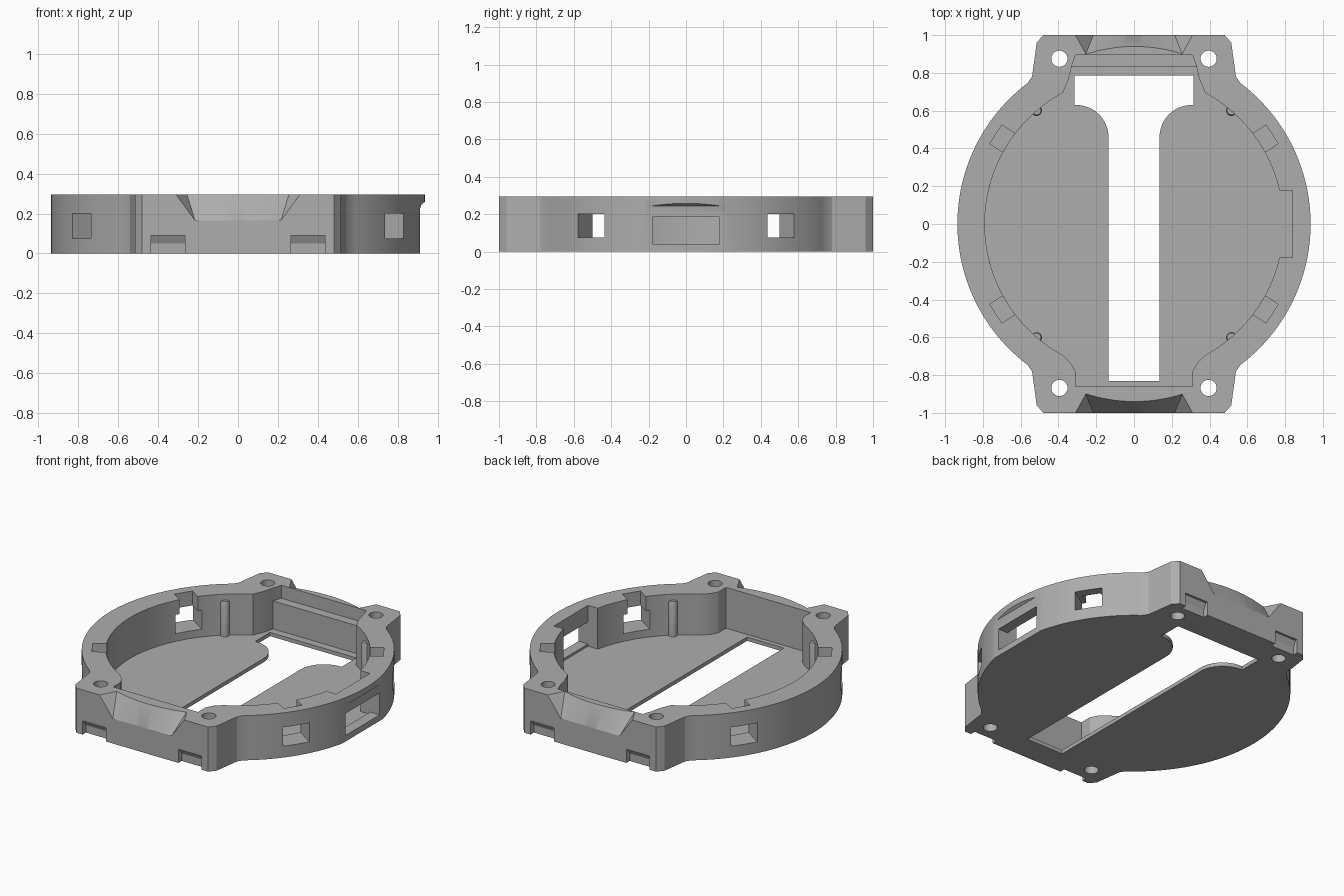
import bpy, bmesh, math
from mathutils import Vector, Matrix

if "Cube" in bpy.data.objects:
    bpy.data.objects.remove(bpy.data.objects["Cube"], do_unlink=True)

H, FLOOR, R_OUT, R_IN = 0.295, 0.025, 0.935, 0.79

grey = bpy.data.materials.new("plain grey")
grey.use_nodes = True
grey.diffuse_color = (0.42, 0.42, 0.42, 1)
grey.node_tree.nodes["Principled BSDF"].inputs["Base Color"].default_value = (0.42, 0.42, 0.42, 1)


def finish(name, bm):
    bmesh.ops.recalc_face_normals(bm, faces=bm.faces)
    me = bpy.data.meshes.new(name)
    bm.to_mesh(me)
    bm.free()
    me.materials.append(grey)
    ob = bpy.data.objects.new(name, me)
    bpy.context.collection.objects.link(ob)
    return ob


def loft(name, rings):
    """Closed solid through rings with equal point counts."""
    bm = bmesh.new()
    rows = [[bm.verts.new(p) for p in ring] for ring in rings]
    n = len(rows[0])
    for a, b in zip(rows, rows[1:]):
        for i in range(n):
            j = (i + 1) % n
            bm.faces.new((a[i], a[j], b[j], b[i]))
    bm.faces.new(rows[0])
    bm.faces.new(rows[-1])
    return finish(name, bm)


def prism(name, outline, z0, z1):
    return loft(name, [[(x, y, z) for x, y in outline] for z in (z0, z1)])


def box(name, x0, x1, y0, y1, z0, z1, turn=0):
    ob = prism(name, [(x0, y0), (x1, y0), (x1, y1), (x0, y1)], z0, z1)
    ob.data.transform(Matrix.Rotation(turn, 4, 'Z'))
    return ob


def arc(r, a0, a1, n, cx=0, cy=0):
    return [(cx + r * math.cos(math.radians(a0 + (a1 - a0) * i / n)),
             cy + r * math.sin(math.radians(a0 + (a1 - a0) * i / n))) for i in range(n + 1)]


def mirror_x(half):
    return half + [(-x, y) for x, y in reversed(half)]


def cut(target, cutter):
    cutter.hide_render = True
    mod = target.modifiers.new("cut", 'BOOLEAN')
    mod.operation, mod.solver, mod.object = 'DIFFERENCE', 'EXACT', cutter
    bpy.context.view_layer.objects.active = target
    bpy.ops.object.modifier_apply(modifier=mod.name)
    bpy.data.objects.remove(cutter, do_unlink=True)


# Round housing with a square lug at each end
lug = [(0.54, 0.78), (0.515, 0.96), (0.48, 1.0)]
half = [(x, -y) for x, y in reversed(lug)] + arc(R_OUT, -53, 53, 48) + lug
body = prism("housing", mirror_x(half), 0, H)

# Main cavity, with straight pockets at both ends
inner = [(0.31, -0.86), (0.31, -0.78), (0.335, -0.735)] + arc(R_IN, -61.5, 61.5, 48) \
    + [(0.345, 0.77), (0.33, 0.835)]
cut(body, prism("cavity", mirror_x(inner), FLOOR, H + 0.1))
ledge = [(0.345, 0.77), (0.33, 0.835), (0.31, 0.895)]
cut(body, prism("ledge_cut", mirror_x(ledge), 0.21, H + 0.1))

# Keyhole-shaped floor slot with rounded shoulders
slot = [(0.135, -0.83)] + arc(0.17, 180, 90, 12, 0.305, 0.46) + [(0.315, 0.63), (0.315, 0.785)]
cut(body, prism("floor_slot", mirror_x(slot), -0.1, 0.1))

# Screw holes
for x in (-0.395, 0.395):
    for y in (-0.868, 0.875):
        cut(body, prism("screw_hole", arc(0.043, 0, 345, 23, x, y), -0.1, H + 0.1))

# Four side windows, each with a narrower clip slot down from the rim
for a in (33, 147, 213, 327):
    t = math.radians(a)
    cut(body, box("window_cut", 0.7, 1.1, -0.085, 0.085, 0.075, 0.2, t))
    cut(body, box("clip_slot", 0.7, 0.872, -0.059, 0.059, 0.12, H + 0.1, t))

# Port on the left: inner recess, flattened outer face, rectangular window
cut(body, box("port_recess", 0.7, 0.84, -0.178, 0.178, FLOOR, H + 0.1))
section = [(0.91, -0.1), (0.91, 0.22), (0.918, 0.245), (0.94, 0.262), (1.1, 0.262), (1.1, -0.1)]
cut(body, loft("port_flat", [[(x, y, z) for x, z in section] for y in (-0.4, 0.4)]))
cut(body, box("port_window", 0.8, 1.1, -0.178, 0.178, 0.04, 0.185))

# Sloped scoops and small bottom catches on both end faces
for s in (-1, 1):
    rings = []
    for i in range(17):
        t = i / 8 - 1
        a = Vector((0.255 * t, s * (0.9 + 0.04 * (1 - t * t)), H))
        b = Vector((0.215 * t, s, 0.165))
        c = Vector((0.31 * t, s, H))
        rings.append([a + (a - b) * 0.2, b + (b - a) * 0.2, c + (c - b) * 0.2 + (c - a) * 0.2])
    cut(body, loft("scoop", rings))
    for x in (-0.35, 0.35):
        wedge = [(0.965, -0.1), (0.965, 0.05), (0.985, 0.09), (1.1, 0.09), (1.1, -0.1)]
        cut(body, loft("catch", [[(x + d, s * y, z) for y, z in wedge] for d in (-0.085, 0.085)]))

# Round pins standing against the cavity wall
pins = []
for x in (-0.515, 0.515):
    for y in (-0.6, 0.6):
        rings = [[(px, py, z) for px, py in arc(r, 0, 337.5, 15, x, y)]
                 for r, z in ((0.028, FLOOR - 0.01), (0.028, 0.24), (0.022, 0.255))]
        pins.append(loft("locating_pin", rings))

# Smooth curved walls, keep crisp edges
for ob in [body] + pins:
    bpy.ops.object.select_all(action='DESELECT')
    ob.select_set(True)
    bpy.context.view_layer.objects.active = ob
    bpy.ops.object.shade_smooth_by_angle(angle=math.radians(25))
